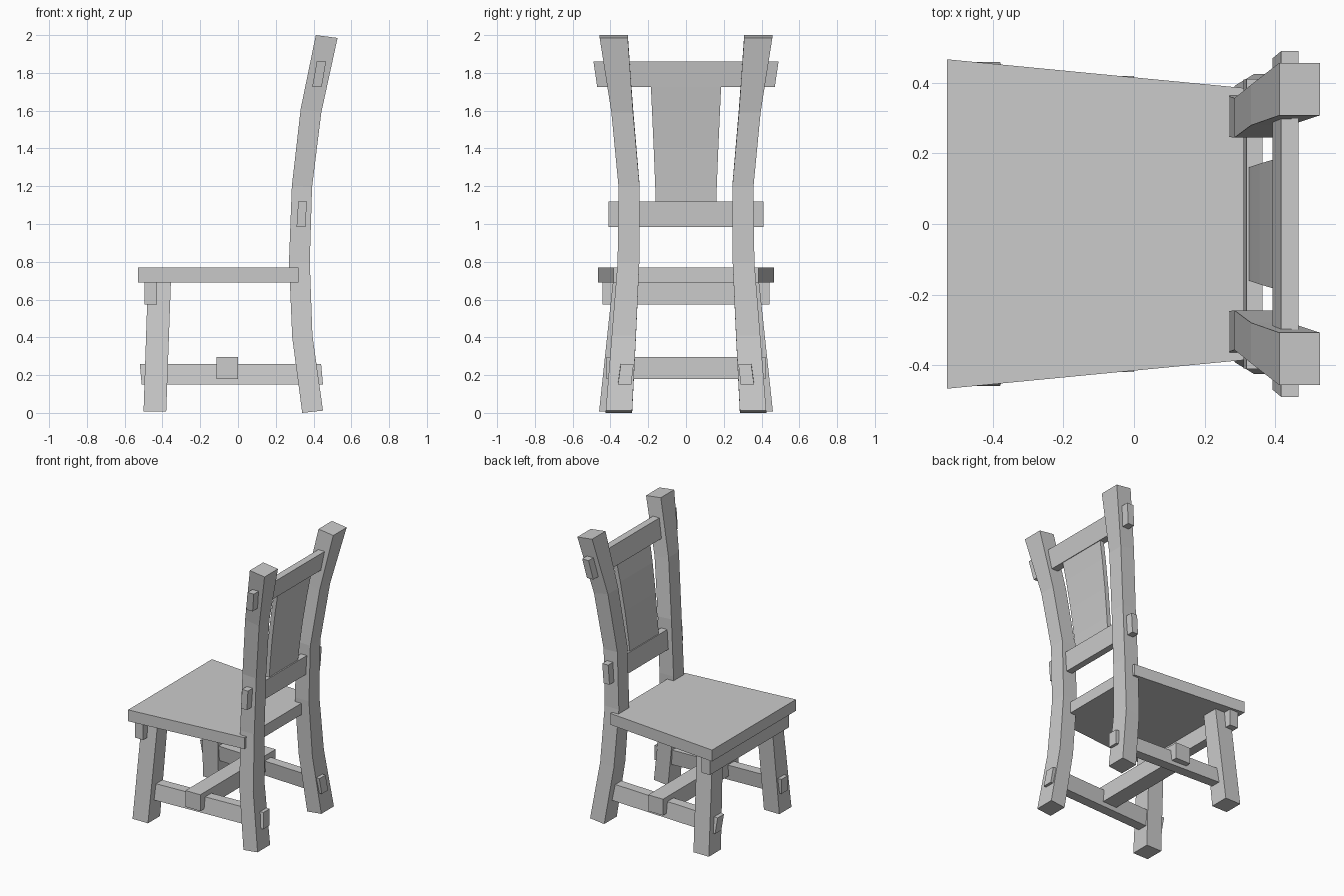
import bpy, bmesh

if "Cube" in bpy.data.objects:
    bpy.data.objects.remove(bpy.data.objects["Cube"])


def loft(name, rings, mirror=False):
    """Join successive four-corner rings into a closed bar."""
    bm = bmesh.new()
    loops = [[bm.verts.new(p) for p in ring] for ring in rings]
    for a, b in zip(loops, loops[1:]):
        for i in range(4):
            j = (i + 1) % 4
            bm.faces.new((a[i], a[j], b[j], b[i]))
    bm.faces.new(loops[0])
    bm.faces.new(loops[-1])
    bmesh.ops.recalc_face_normals(bm, faces=bm.faces)
    mesh = bpy.data.meshes.new(name)
    bm.to_mesh(mesh)
    bm.free()
    obj = bpy.data.objects.new(name, mesh)
    bpy.context.collection.objects.link(obj)
    if mirror:
        mod = obj.modifiers.new("Mirror", 'MIRROR')
        mod.use_axis = (False, True, False)
    return obj


def level(x0, x1, y0, y1, z0, z1=None):
    """Cross-section of an upright bar; z1 is the height at the x1 side."""
    z1 = z0 if z1 is None else z1
    return [(x0, y0, z0), (x1, y0, z1), (x1, y1, z1), (x0, y1, z0)]


def cross_bar(name, low, high):
    """Bar across the chair: low/high = (x0, x1, half width, z)."""
    return loft(name, [level(x0, x1, -w, w, z) for x0, x1, w, z in (low, high)])


# Curved back posts
post = [(0.34, 0.45, 0.285, 0.425, 0.0, 0.012), (0.287, 0.394, 0.265, 0.393, 0.40, 0.41),
        (0.27, 0.38, 0.247, 0.362, 0.80, 0.80), (0.285, 0.392, 0.245, 0.357, 1.20, 1.195),
        (0.332, 0.441, 0.28, 0.395, 1.61, 1.59), (0.412, 0.527, 0.308, 0.457, 2.0, 1.985)]
loft("back_post", [level(*p) for p in post], mirror=True)

# Splayed front legs
loft("front_leg", [level(-0.50, -0.38, 0.325, 0.46, 0.008),
                   level(-0.477, -0.355, 0.27, 0.386, 0.70)], mirror=True)

# Tapered seat
loft("seat", [[(-0.53, -0.467, z), (0.32, -0.385, z), (0.32, 0.385, z), (-0.53, 0.467, z)]
              for z in (0.69, 0.77)])

# Rails through the legs and posts
cross_bar("front_rail", (-0.495, -0.43, 0.442, 0.575), (-0.495, -0.43, 0.442, 0.69))
cross_bar("lower_back_rail", (0.31, 0.356, 0.409, 0.983), (0.319, 0.365, 0.411, 1.12))
cross_bar("top_back_rail", (0.393, 0.443, 0.47, 1.725), (0.417, 0.466, 0.49, 1.86))

# Side stretchers, leaning with the legs
loft("side_stretcher", [
    [(-0.51, 0.335, 0.15), (-0.51, 0.405, 0.15), (-0.52, 0.39, 0.26), (-0.52, 0.32, 0.26)],
    [(0.45, 0.29, 0.15), (0.45, 0.36, 0.15), (0.44, 0.345, 0.26), (0.44, 0.277, 0.26)]],
    mirror=True)

# Middle stretcher
cross_bar("cross_stretcher", (-0.115, 0.0, 0.42, 0.18), (-0.115, 0.0, 0.42, 0.295))

# Curved back splat
splat = [(0.324, 0.16, 1.10), (0.333, 0.163, 1.20), (0.356, 0.171, 1.40),
         (0.386, 0.18, 1.60), (0.413, 0.187, 1.75)]
loft("back_splat", [level(x, x + 0.03, -w, w, z) for x, w, z in splat])
